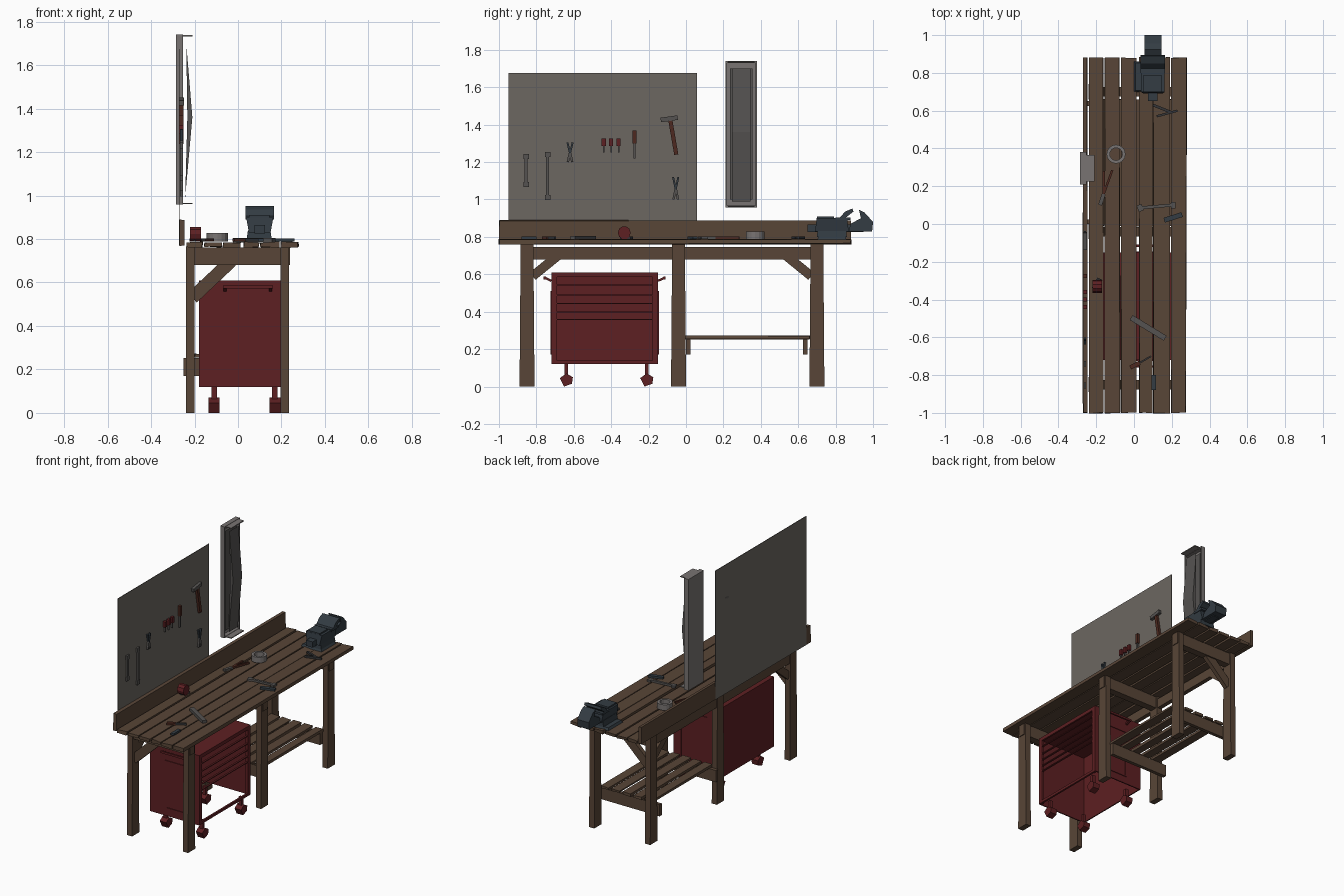
import bpy, bmesh, random
from math import pi, radians, cos, sin
from mathutils import Vector, Matrix

random.seed(4)
if "Cube" in bpy.data.objects:
    bpy.data.objects.remove(bpy.data.objects["Cube"])


def material(name, r, g, b):
    m = bpy.data.materials.new(name)
    m.use_nodes = True
    m.diffuse_color = (r, g, b, 1)
    m.node_tree.nodes["Principled BSDF"].inputs["Base Color"].default_value = (r, g, b, 1)
    return m


wood = material("brown wood", .098, .06, .038)
red = material("dark red paint", .11, .014, .016)
board = material("grey board", .15, .135, .12)
iron = material("blue grey iron", .033, .045, .056)
steel = material("grey steel", .09, .085, .082)
lamp = material("pale lamp grey", .19, .175, .17)
dark = material("dark grey metal", .035, .036, .038)
handle = material("red brown handle", .075, .022, .014)


def finish(name, bm, mat):
    bmesh.ops.recalc_face_normals(bm, faces=bm.faces)
    me = bpy.data.meshes.new(name)
    bm.to_mesh(me)
    bm.free()
    ob = bpy.data.objects.new(name, me)
    bpy.context.scene.collection.objects.link(ob)
    me.materials.append(mat)
    return ob


def box(name, x, y, z, mat, taper=(1, 1), jitter=0):
    """Box from three (low, high) ranges; taper scales its top, jitter roughens it."""
    bm = bmesh.new()
    bmesh.ops.create_cube(bm, size=1)
    for v in bm.verts:
        t = taper if v.co.z > 0 else (1, 1)
        c = [v.co.x * t[0], v.co.y * t[1], v.co.z]
        v.co = [(r[0] + r[1]) / 2 + c[i] * (r[1] - r[0]) + random.uniform(-jitter, jitter)
                for i, r in enumerate((x, y, z))]
    return finish(name, bm, mat)


def beam(name, a, b, wide, thick, mat, up=(0, 0, 1)):
    """Box running from a to b; thick is measured along up."""
    a, b = Vector(a), Vector(b)
    d = (b - a).normalized()
    s = d.cross(Vector(up)).normalized()
    u = s.cross(d)
    rot = Matrix((d, s, u)).transposed().to_4x4()
    bm = bmesh.new()
    bmesh.ops.create_cube(bm, size=1)
    bm.transform(Matrix.Translation((a + b) / 2) @ rot @ Matrix.Diagonal(((b - a).length, wide, thick, 1)))
    return finish(name, bm, mat)


def prism(name, pts, axis, low, high, mat):
    """Extrude a 2D outline along an axis (0 = x, 1 = y, 2 = z)."""
    bm = bmesh.new()

    def place(p, h):
        c = list(p)
        c.insert(axis, h)
        return bm.verts.new(c)
    lo, hi = [place(p, low) for p in pts], [place(p, high) for p in pts]
    bm.faces.new(lo)
    bm.faces.new(hi)
    for i in range(len(pts)):
        j = (i + 1) % len(pts)
        bm.faces.new((lo[i], lo[j], hi[j], hi[i]))
    return finish(name, bm, mat)


# Worktop planks, uneven as rough timber
edges = [(-.235, -.165), (-.157, -.077), (-.067, .012), (.028, .095), (.105, .19), (.198, .277)]
for i, (a, b) in enumerate(edges):
    box(f"worktop_plank_{i + 1}", (a, b), (-1, .88), (.763, .785), wood, jitter=.004)
box("worktop_back_board", (-.27, -.247), (-1, .88), (.77, .888), wood, jitter=.002)

# Legs, cross beams and braces
for n, y in (("front", -.85), ("middle", -.04), ("rear", .7)):
    for side, x in (("right", -.22), ("left", .215)):
        box(f"{n}_{side}_leg", (x - .02, x + .02), (y - .04, y + .04), (0, .765), wood, taper=(1, .85))
    box(f"{n}_cross_beam", (-.24, .24), (y - .025, y + .025), (.68, .762), wood)
    if n != "middle":
        beam(f"{n}_cross_brace", (-.21, y, .53), (-.03, y, .7), .03, .06, wood)
        inward = 1 if y < 0 else -1
        beam(f"{n}_long_brace", (-.215, y + .03 * inward, .59), (-.215, y + .19 * inward, .72), .03, .05, wood)
box("back_rail", (-.235, -.205), (-.83, .68), (.68, .745), wood)

# Lower shelf
for y in (.012, .638):
    box("shelf_bearer", (-.25, .2), (y - .012, y + .012), (.17, .252), wood)
for i in range(5):
    x = -.2 + i * .085
    box(f"shelf_plank_{i + 1}", (x, x + .062), (-.01, .66), (.255, .27), wood, jitter=.003)

# Tool chest: open shell with a framed drawer front
Y, X, Z = (-.72, -.15), (-.18, .2), (.12, .61)
box("chest_back", (X[0], X[0] + .008), Y, Z, red)
box("chest_top", X, Y, (.6, .61), red)
for n, y, s in (("front", Y[0], -1), ("rear", Y[1], 1)):
    box(f"chest_{n}_side", X, sorted((y, y - s * .008)), Z, red)
    # raised border of the side panel
    for a, b in (((-.06, .15), (.5, .51)), ((-.06, .15), (.17, .18)),
                 ((-.06, -.05), (.17, .51)), ((.14, .15), (.17, .51))):
        box(f"chest_{n}_panel_trim", a, sorted((y, y + s * .005)), b, red)
    beam(f"chest_{n}_handle", (-.07, y + s * .035, .58), (.16, y + s * .035, .58), .012, .014, red)
    for x in (-.06, .15):
        beam(f"chest_{n}_handle_arm", (x, y, .565), (x, y + s * .038, .583), .015, .012, red)
    box(f"chest_{n}_stile", (.185, .203), sorted((y, y - s * .03)), Z, red)
for z, h in ((.585, .025), (.54, .006), (.485, .006), (.44, .006), (.395, .006), (.355, .006), (.12, .018)):
    box("drawer_rail", (.19, .203), (-.7, -.17), (z, z + h), red)
for x in (-.11, .17):
    for y in (-.64, -.21):
        prism("caster_wheel", [(y - .035, .045), (y - .012, 0), (y + .03, .015), (y + .035, .05), (y, .07)],
              0, x - .025, x + .025, red)
        beam("caster_fork", (x, y, .05), (x, y, .12), .025, .02, red, up=(0, 1, 0))

# Pegboard
box("pegboard", (-.272, -.268), (-.95, .06), (.77, 1.675), board)

# Wall lamp: tray, end caps and bent reflector
box("lamp_back", (-.285, -.28), (.21, .38), (.96, 1.74), lamp)
for y in (.21, .372):
    box("lamp_side", (-.285, -.252), (y, y + .008), (.96, 1.74), lamp)
for z in (.958, 1.73):
    box("lamp_end", (-.285, -.252), (.21, .38), (z, z + .01), lamp)
    box("lamp_clip", (-.252, -.21), (.225, .365), (z + .002, z + .008), lamp)
prism("lamp_reflector", [(-.243, .99), (-.21, 1.36), (-.238, 1.7), (-.233, 1.36)], 1, .245, .345, steel)
box("lamp_inner_plate", (-.279, -.262), (.235, .355), (1, 1.7), steel)

# Bench vise
box("vise_base", (.0, .16), (.7, .86), (.783, .8), iron, taper=(.9, .9))
box("vise_swivel", (.04, .155), (.7, .86), (.8, .84), iron, taper=(.9, .95))
box("vise_body", (.05, .15), (.69, .87), (.83, .9), iron, taper=(1.25, .9))
box("vise_slide", (.075, .125), (.65, .95), (.825, .865), iron)
box("vise_fixed_jaw", (.035, .165), (.8, .88), (.89, .905), iron)
box("vise_anvil", (.05, .145), (.7, .79), (.895, .91), iron)
prism("vise_rear_jaw", [(.82, .9), (.85, .9), (.895, .935), (.89, .952), (.85, .935)], 0, .035, .165, iron)
prism("vise_moving_jaw", [(.87, .83), (.995, .83), (1, .88), (.955, .93), (.925, .945), (.935, .9), (.88, .87)],
      0, .055, .145, iron)

# Tape roll
bm = bmesh.new()
n = 16
rings = [[bm.verts.new((-.095 + r * cos(2 * pi * k / n), .37 + r * sin(2 * pi * k / n), z)) for k in range(n)]
         for r, z in ((.05, .788), (.05, .828), (.033, .828), (.033, .788))]
for i in range(4):
    for k in range(n):
        m, p = (k + 1) % n, rings[(i + 1) % 4]
        bm.faces.new((rings[i][k], rings[i][m], p[m], p[k]))
finish("tape_roll", bm, lamp)

# Tape measure
prism("tape_measure", [(-.33 + .034 * cos(k * pi / 5), .822 + .036 * sin(k * pi / 5)) for k in range(10)],
      0, -.22, -.17, red)


# Hand tools hanging on the board
W = -.26


def hang(name, a, b, wide, mat, thick=.012):
    beam(name, (W, *a), (W, *b), wide, thick, mat, up=(1, 0, 0))


for name, y, low, high in (("short_spanner", -.855, 1.07, 1.24), ("long_spanner", -.74, 1.0, 1.25)):
    hang(name, (y, low), (y, high), .016, steel)
    for z in (low + .01, high - .01):
        hang(name + "_jaw", (y, z - .014), (y, z + .014), .03, steel)
for name, y, z, h in (("pliers", -.62, 1.2, .105), ("cutters", -.055, 1.0, .12)):
    for s in (-1, 1):
        hang(name + "_grip", (y + s * .014, z + h), (y, z + h * .45), .01, iron)
        hang(name + "_jaw", (y + s * .012, z), (y, z + h * .5), .012, steel)
for y in (-.44, -.4, -.36):
    hang("screwdriver_handle", (y, 1.285), (y, 1.325), .022, red, .02)
    hang("screwdriver_blade", (y, 1.25), (y, 1.285), .007, steel)
hang("chisel_handle", (-.275, 1.3), (-.275, 1.37), .02, handle, .02)
hang("chisel_blade", (-.275, 1.22), (-.275, 1.3), .012, steel)
hang("hammer_handle", (-.083, 1.42), (-.052, 1.24), .022, handle, .018)
hang("hammer_head", (-.135, 1.425), (-.045, 1.438), .024, steel, .024)


# Loose tools lying on the worktop
def lay(name, a, b, wide, mat, thick=.014):
    beam(name, (*a, .795), (*b, .795), wide, thick, mat)


lay("file", (-.015, -.495), (.165, -.605), .03, steel, .02)
lay("spanner", (.03, .085), (.2, .1), .016, steel)
lay("spanner_jaw", (.02, .08), (.045, .09), .035, steel)
lay("spanner_jaw", (.195, .1), (.22, .1), .035, steel)
for a in ((-.16, .28), (-.115, .285)):
    lay("snips_grip", a, (-.16, .16), .012, handle)
lay("snips_jaw", (-.16, .16), (-.18, .1), .02, steel)
lay("bench_pliers", (.16, .02), (.255, .05), .026, iron)
lay("bench_driver_handle", (-.02, -.76), (.03, -.735), .022, handle)
lay("bench_driver_blade", (.03, -.735), (.09, -.7), .009, dark)
lay("punch", (.105, -.88), (.105, -.8), .024, iron)
lay("small_box", (-.21, -.345), (-.18, -.29), .03, dark)
lay("clamp_bar", (.1, .63), (.2, .59), .014, dark)
lay("clamp_jaw", (.12, .57), (.23, .6), .012, dark)
